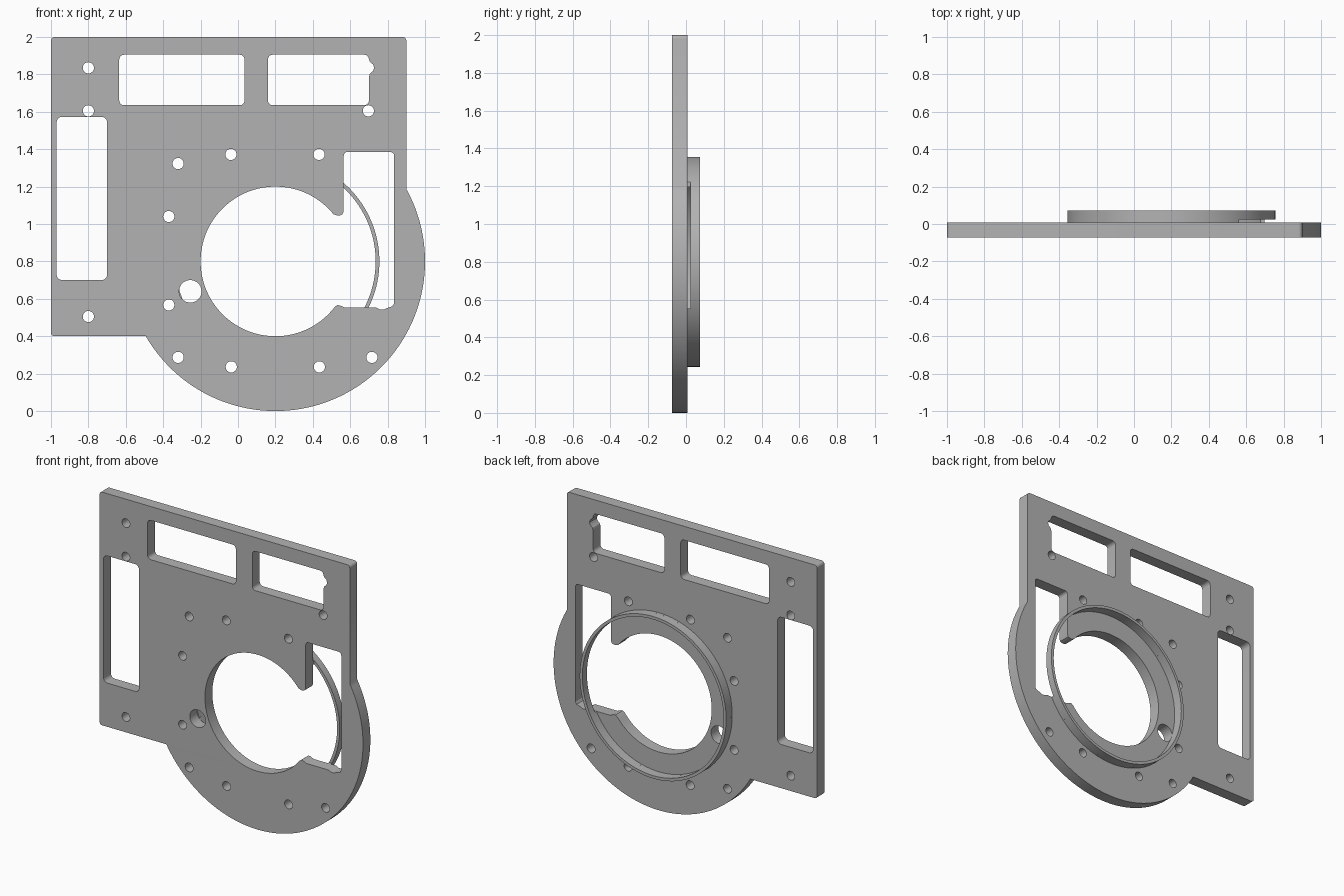
import bpy, bmesh
from math import cos, sin, acos, asin, atan2, radians, pi
from mathutils import Matrix

if "Cube" in bpy.data.objects:
    bpy.data.objects.remove(bpy.data.objects["Cube"], do_unlink=True)

CX, CZ = 0.2, 0.8                  # centre of the round opening
BACK, FACE, GAP, RIM = -0.073, 0.007, 0.023, 0.073

grey = bpy.data.materials.new("grey")
grey.use_nodes = True
colour = (0.45, 0.45, 0.45, 1)
grey.diffuse_color = colour
grey.node_tree.nodes["Principled BSDF"].inputs["Base Color"].default_value = colour


def arc(x, z, r, a, b, n):
    return [(x + r * cos(a + (b - a) * i / n), z + r * sin(a + (b - a) * i / n))
            for i in range(n + 1)]


def circle(x, z, r, n=24):
    return arc(x, z, r, 0, 2 * pi, n)[:-1]


def corner(x, z, r, quarter):
    return arc(x, z, r, quarter * pi / 2, (quarter + 1) * pi / 2, 5)


def rounded_rect(x0, x1, z0, z1, r, bump=()):
    # the bump points sit on the right edge, from bottom to top
    return (corner(x1 - r, z1 - r, r, 0) + corner(x0 + r, z1 - r, r, 1)
            + corner(x0 + r, z0 + r, r, 2) + corner(x1 - r, z0 + r, r, 3) + list(bump))


def sheet(name, loops, y0, y1):
    """Extrude a filled outline with holes along y."""
    curve = bpy.data.curves.new(name, "CURVE")
    curve.dimensions = "2D"
    curve.fill_mode = "BOTH"
    curve.extrude = (y1 - y0) / 2
    for loop in loops:
        spline = curve.splines.new("POLY")
        spline.points.add(len(loop) - 1)
        for point, (x, z) in zip(spline.points, loop):
            point.co = (x, z, 0, 1)
        spline.use_cyclic_u = True
    temp = bpy.data.objects.new(name + "_outline", curve)
    bpy.context.collection.objects.link(temp)
    bpy.context.view_layer.update()
    graph = bpy.context.evaluated_depsgraph_get()
    mesh = bpy.data.meshes.new_from_object(temp.evaluated_get(graph))
    bpy.data.objects.remove(temp, do_unlink=True)
    mesh.transform(Matrix.Translation((0, (y0 + y1) / 2, 0)) @ Matrix.Rotation(pi / 2, 4, "X"))
    bm = bmesh.new()
    bm.from_mesh(mesh)
    bmesh.ops.remove_doubles(bm, verts=bm.verts, dist=1e-5)
    bmesh.ops.recalc_face_normals(bm, faces=bm.faces)
    bm.to_mesh(mesh)
    bm.free()
    mesh.materials.clear()
    mesh.materials.append(grey)
    obj = bpy.data.objects.new(name, mesh)
    bpy.context.collection.objects.link(obj)
    bpy.ops.object.select_all(action="DESELECT")
    obj.select_set(True)
    bpy.context.view_layer.objects.active = obj
    bpy.ops.object.shade_smooth_by_angle(angle=radians(30))
    return obj


# Plate outline: square panel running into a round lobe
R = 0.8
lobe = arc(CX, CZ, R, pi + asin(0.4 / R), 2 * pi + acos(0.7 / R), 96)
outline = (lobe + corner(0.88, 1.98, 0.02, 0) + corner(-0.98, 1.98, 0.02, 1)
           + corner(-0.98, 0.42, 0.02, 2))

# Round opening joined to the side window
opening = arc(CX, CZ, 0.4, atan2(0.253, 0.31), 2 * pi + atan2(-0.243, 0.315), 80)
opening += [(0.53, 0.566), (0.545, 0.565), (0.57, 0.553), (0.74, 0.553), (0.76, 0.543),
            (0.78, 0.543), (0.80, 0.552), (0.825, 0.56), (0.835, 0.575)]
opening += corner(0.815, 1.365, 0.02, 0) + corner(0.585, 1.365, 0.02, 1)
opening += [(0.565, 1.065), (0.558, 1.052), (0.545, 1.046), (0.53, 1.045)]

# Rectangular windows, one with a notch in its edge
notch = [(0.70, 1.785), (0.705, 1.803), (0.722, 1.818), (0.728, 1.835),
         (0.722, 1.853), (0.705, 1.868), (0.70, 1.88)]
windows = [rounded_rect(-0.635, 0.035, 1.635, 1.905, 0.025),
           rounded_rect(0.16, 0.70, 1.635, 1.905, 0.025, notch),
           rounded_rect(-0.97, -0.70, 0.70, 1.573, 0.03)]

# Screw holes and the larger cable hole
spots = [(-0.8, 1.835), (-0.8, 1.605), (0.697, 1.605), (-0.8, 0.505), (-0.32, 1.323),
         (-0.038, 1.372), (0.433, 1.372), (-0.37, 1.04), (-0.37, 0.567), (-0.32, 0.287),
         (-0.036, 0.236), (0.435, 0.236), (0.716, 0.287)]
holes = [circle(x, z, 0.03) for x, z in spots] + [circle(-0.255, 0.64, 0.06, 40)]

sheet("plate", [outline, opening] + windows + holes, BACK, FACE)

# Raised ring on the back, its foot left open across the side window
OUT, INN = 0.556, 0.536
sheet("ring", [circle(CX, CZ, OUT, 128), circle(CX, CZ, INN, 128)], GAP, RIM)


def foot_arc(r):
    return arc(CX, CZ, r, acos(0.362 / r), 2 * pi + asin(-0.248 / r), 100)


sheet("ring_foot", [foot_arc(OUT) + foot_arc(INN)[::-1]], FACE, GAP)
